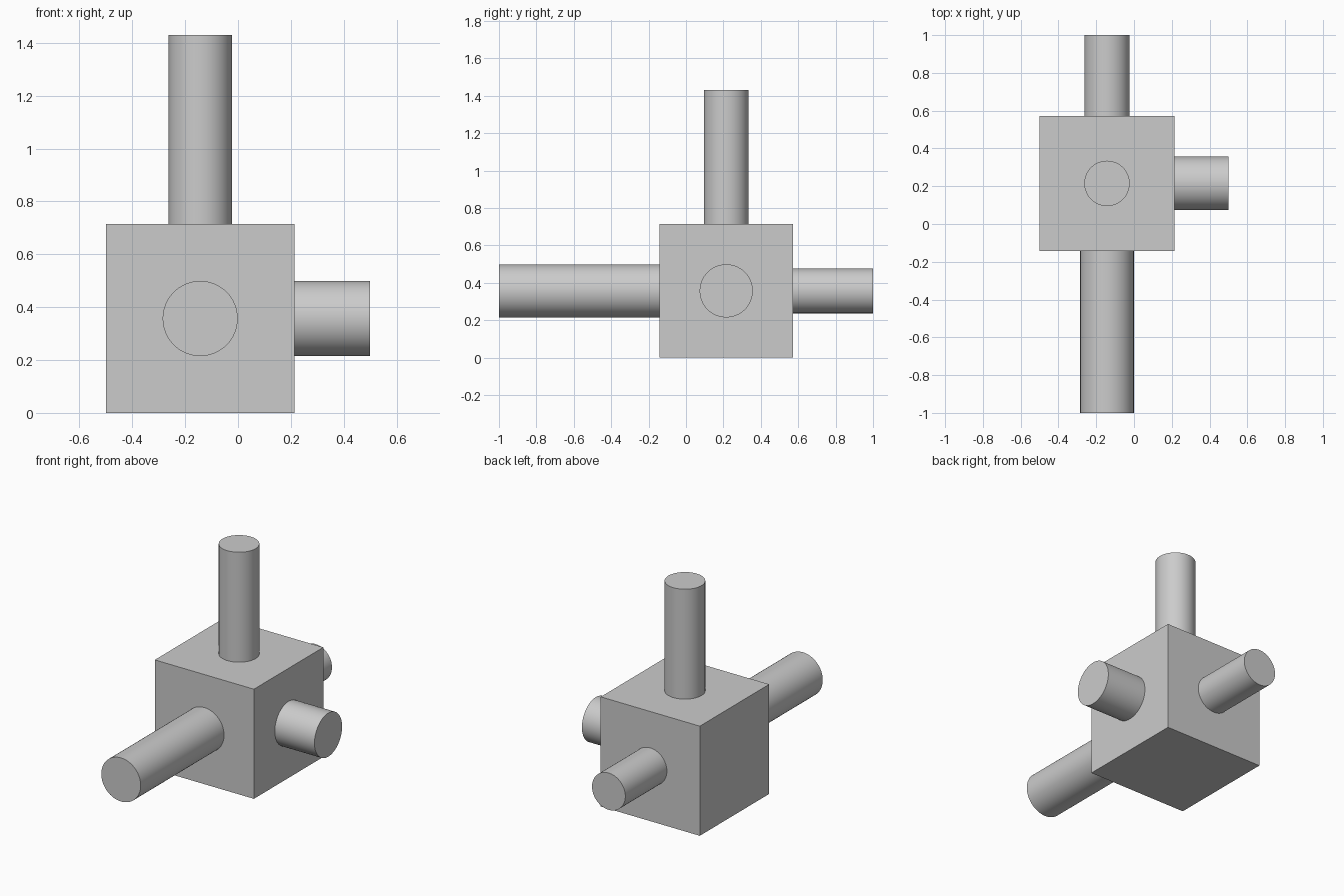
import bpy
from mathutils import Vector

if "Cube" in bpy.data.objects:
    bpy.data.objects.remove(bpy.data.objects["Cube"])

SIZE = 0.714
CENTRE = Vector((-0.143, 0.215, SIZE / 2))
EMBED = 0.005  # how far each rod sinks into the block


def rod(name, direction, radius, length):
    """Round rod standing out from the block face that looks along direction."""
    d = Vector(direction)
    middle = CENTRE + d * (SIZE / 2 + (length - EMBED) / 2)
    bpy.ops.mesh.primitive_cylinder_add(
        vertices=64, radius=radius, depth=length + EMBED, location=middle,
        rotation=d.to_track_quat('Z', 'Y').to_euler())
    bpy.context.object.name = name
    bpy.ops.object.shade_smooth_by_angle()


# Central block
bpy.ops.mesh.primitive_cube_add(size=SIZE, location=CENTRE)
bpy.context.object.name = "block"

# Thick rods in front and on the right, thin rods behind and on top
rod("front_rod", (0, -1, 0), 0.142, 0.858)
rod("right_rod", (1, 0, 0), 0.142, 0.286)
rod("back_rod", (0, 1, 0), 0.12, 0.428)
rod("top_rod", (0, 0, 1), 0.12, 0.716)
